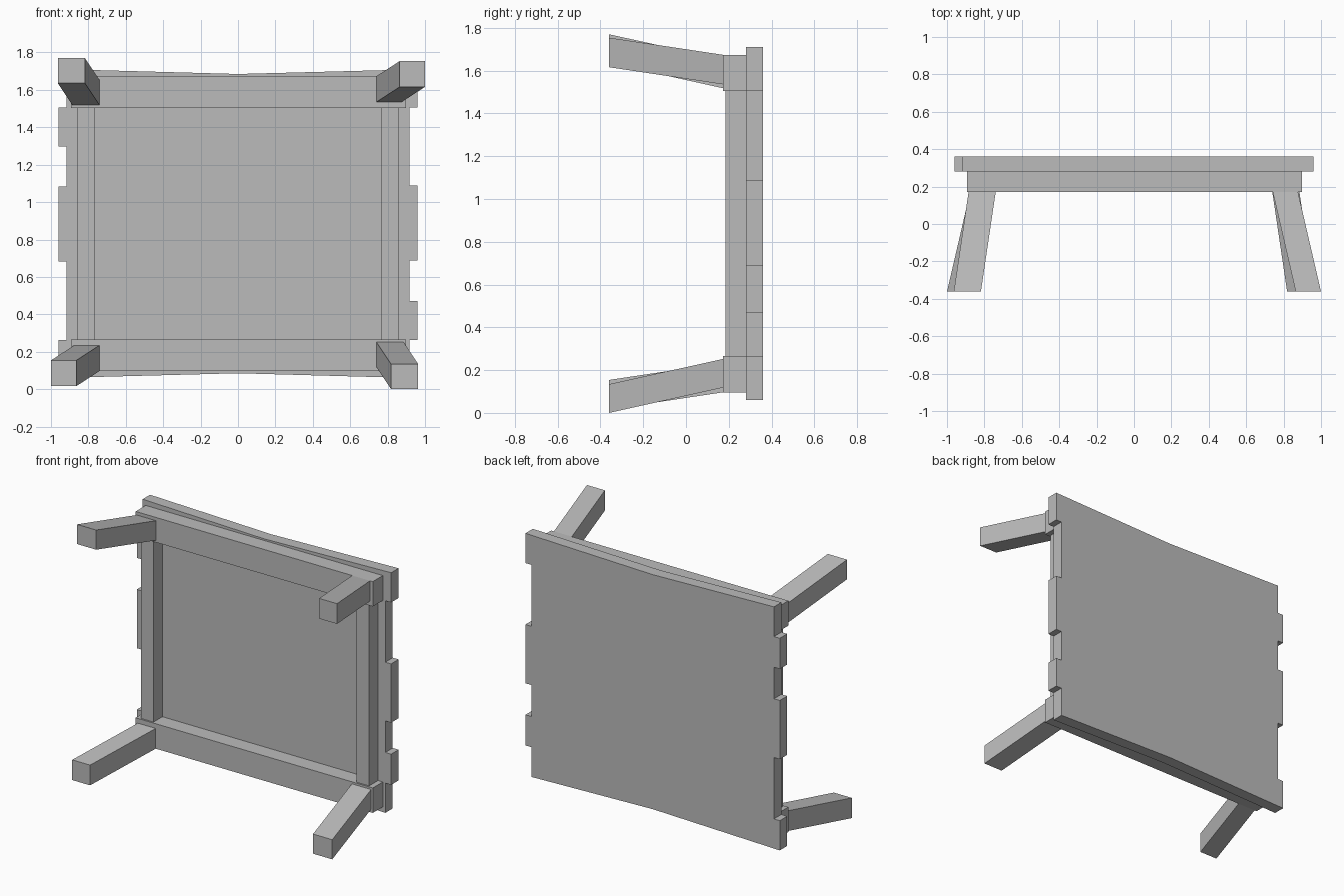
import bpy, bmesh
from mathutils import Matrix, Vector

if "Cube" in bpy.data.objects:
    bpy.data.objects.remove(bpy.data.objects["Cube"], do_unlink=True)

MID_Z = 0.885                       # height of the table's centre line
BACK, UNDER, RAIL_Y, FOOT_Y = 0.36, 0.28, 0.172, -0.36

wood = bpy.data.materials.new("plain grey")
wood.use_nodes = True
grey = (0.5, 0.5, 0.5, 1)
wood.diffuse_color = grey
wood.node_tree.nodes["Principled BSDF"].inputs["Base Color"].default_value = grey


def finish(bm, name):
    bmesh.ops.recalc_face_normals(bm, faces=bm.faces)
    mesh = bpy.data.meshes.new(name)
    bm.to_mesh(mesh)
    bm.free()
    mesh.materials.append(wood)
    obj = bpy.data.objects.new(name, mesh)
    obj.location.z = MID_Z
    bpy.context.collection.objects.link(obj)


def box(name, x, y, z, slope=(0, 0)):
    """Box between ranges; slope shifts x and z per unit of depth (leg splay)."""
    bm = bmesh.new()
    bmesh.ops.create_cube(bm, size=1)
    ranges = (x, y, z)
    size = [b - a for a, b in ranges]
    centre = Vector([(a + b) / 2 for a, b in ranges])
    bmesh.ops.transform(bm, matrix=Matrix.Translation(centre) @ Matrix.Diagonal((*size, 1)), verts=bm.verts)
    for v in bm.verts:
        depth = y[1] - v.co.y
        v.co.x += slope[0] * depth
        v.co.z += slope[1] * depth
    finish(bm, name)


# Tabletop: uneven plank ends, half an outline repeated by a half turn
IN, OUT = 0.916, 0.96
half = [(0, -0.80), (IN, -0.825), (IN, -0.622), (OUT, -0.622), (OUT, -0.413),
        (IN, -0.413), (IN, -0.198), (OUT, -0.198), (OUT, 0.203), (IN, 0.203),
        (IN, 0.622), (OUT, 0.622), (OUT, 0.825)]
outline = half + [(-x, -z) for x, z in half]
bm = bmesh.new()
face = bm.faces.new([bm.verts.new((x, UNDER, z)) for x, z in outline])
side = bmesh.ops.extrude_face_region(bm, geom=[face])
bmesh.ops.translate(bm, vec=(0, BACK - UNDER, 0),
                    verts=[g for g in side["geom"] if isinstance(g, bmesh.types.BMVert)])
finish(bm, "tabletop")

# Rails under the top
for s, end, flank in ((1, "upper", "left"), (-1, "lower", "right")):
    box(end + "_rail", (-0.893, 0.897), (RAIL_Y, UNDER), sorted((s * 0.619, s * 0.789)))
    box(flank + "_rail", sorted((s * 0.767, s * 0.861)), (0.184, UNDER), (-0.619, 0.619))

# Splayed legs: foot centre, base centre, section; each repeated by a half turn
legs = {"wide": ((-0.891, 0.818), (-0.812, 0.70), (0.145, 0.134)),
        "narrow": ((0.932, 0.80), (0.809, 0.72), (0.135, 0.138))}
for kind, (foot, base, section) in legs.items():
    for s, end in ((1, "upper"), (-1, "lower")):
        x, z = [sorted((s * (b - w / 2), s * (b + w / 2))) for b, w in zip(base, section)]
        slope = [s * (f - b) / (RAIL_Y - FOOT_Y) for f, b in zip(foot, base)]
        box(f"{end}_{kind}_leg", x, (FOOT_Y, RAIL_Y), z, slope)
